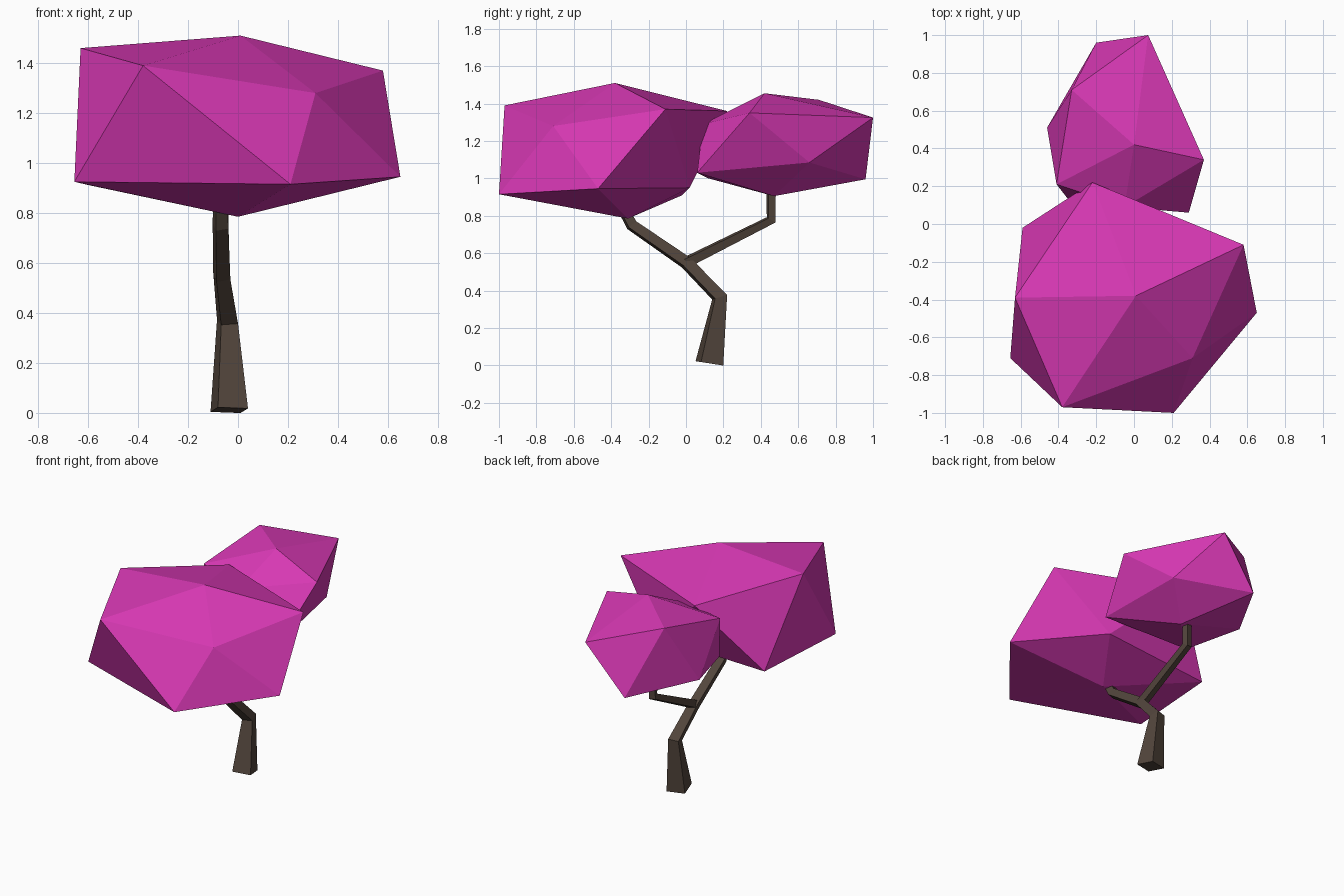
import bpy
from mathutils import Vector

if "Cube" in bpy.data.objects:
    bpy.data.objects.remove(bpy.data.objects["Cube"])


def material(name, rgb):
    m = bpy.data.materials.new(name)
    m.diffuse_color = (*rgb, 1)
    m.use_nodes = True
    m.node_tree.nodes["Principled BSDF"].inputs["Base Color"].default_value = m.diffuse_color
    return m


LEAF = material("leaf_pink", (0.69, 0.04, 0.46))
BARK = material("bark_brown", (0.085, 0.06, 0.045))


def add_object(name, verts, faces, mat):
    me = bpy.data.meshes.new(name)
    me.from_pydata(verts, [], faces)
    me.materials.append(mat)
    ob = bpy.data.objects.new(name, me)
    bpy.context.collection.objects.link(ob)
    return ob


def canopy(name, top, upper, lower, bottom):
    """Distorted icosahedron: top, two rings of five, bottom (rings run counter-clockwise)."""
    verts = [top, *upper, *lower, bottom]
    faces = []
    for i in range(5):
        j = (i + 1) % 5
        u0, u1, l0, l1 = 1 + i, 1 + j, 6 + i, 6 + j
        faces += [(0, u0, u1), (u0, l0, u1), (u1, l0, l1), (11, l1, l0)]
    return add_object(name, verts, faces, LEAF)


def limb(name, path, scales):
    """Four-sided tapering limb with mitred rings along a path."""
    square = [(-0.045, -0.075), (0.075, -0.045), (0.045, 0.075), (-0.075, 0.045)]
    pts = [Vector(p) for p in path]
    n = len(pts)
    side = Vector((1, 0, 0))
    verts, faces = [], []
    for i, (p, s) in enumerate(zip(pts, scales)):
        a = (p - pts[i - 1]).normalized() if i else Vector()
        b = (pts[i + 1] - p).normalized() if i < n - 1 else Vector()
        up = (a + b).normalized().cross(side).normalized()
        verts += [p + (side * u + up * v) * s for u, v in square]
    for i in range(n - 1):
        for k in range(4):
            m = (k + 1) % 4
            faces.append((4 * i + k, 4 * i + m, 4 * i + 4 + m, 4 * i + 4 + k))
    faces += [(3, 2, 1, 0), tuple(range(4 * n - 4, 4 * n))]
    return add_object(name, verts, faces, BARK)


# Large front canopy
canopy("front_canopy", (0.01, -0.38, 1.51),
       [(-0.63, -0.39, 1.46), (-0.38, -0.97, 1.39), (0.31, -0.71, 1.28),
        (0.58, -0.11, 1.37), (-0.22, 0.22, 1.36)],
       [(-0.655, -0.71, 0.925), (0.21, -1.0, 0.915), (0.65, -0.47, 0.945),
        (0.22, 0.02, 0.95), (-0.59, -0.02, 0.91)],
       (0.0, -0.31, 0.785))

# Smaller back canopy
canopy("back_canopy", (0.0, 0.42, 1.455),
       [(0.075, 1.0, 1.325), (-0.33, 0.71, 1.42), (-0.41, 0.21, 1.32),
        (-0.05, 0.09, 1.29), (0.37, 0.34, 1.35)],
       [(-0.2, 0.96, 0.995), (-0.46, 0.51, 1.02), (-0.34, 0.12, 1.0),
        (0.29, 0.06, 1.03), (0.22, 0.66, 1.085)],
       (0.0, 0.47, 0.905))

# Trunk bending forward into the front branch
limb("trunk", [(-0.035, 0.125, 0.011), (-0.042, 0.18, 0.365), (-0.065, 0.0, 0.55),
               (-0.07, -0.29, 0.75), (-0.07, -0.36, 0.88)],
     [1.0, 0.56, 0.46, 0.42, 0.38])

# Back branch
limb("back_branch", [(-0.065, 0.0, 0.55), (-0.065, 0.455, 0.778), (-0.065, 0.455, 0.95)],
     [0.4, 0.36, 0.34])
